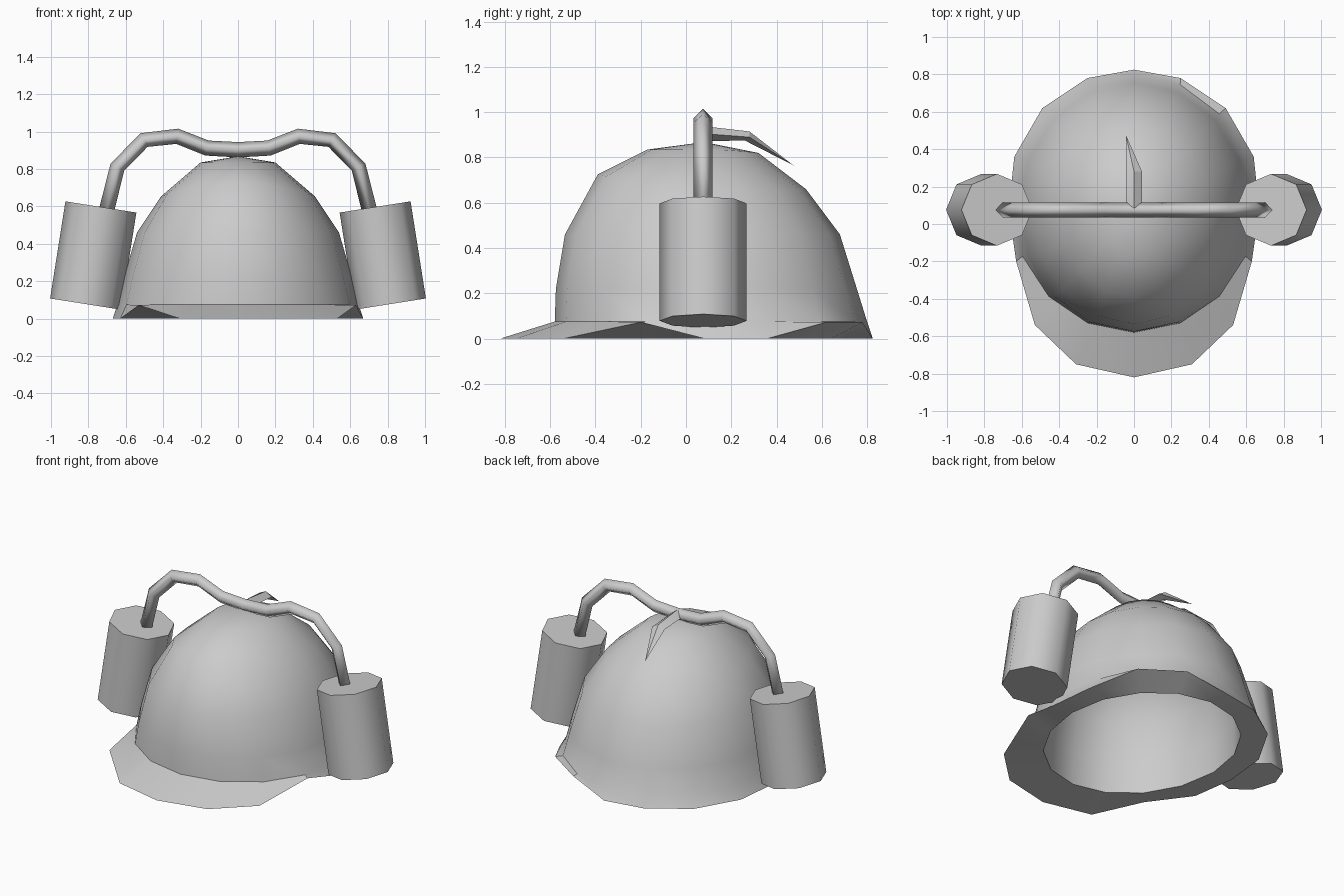
import bpy, bmesh, math
from mathutils import Vector, Matrix

if "Cube" in bpy.data.objects:
    bpy.data.objects.remove(bpy.data.objects["Cube"])

CY = 0.08  # y of the dome axis


def finish(name, bm, angle=40):
    bmesh.ops.recalc_face_normals(bm, faces=bm.faces)
    me = bpy.data.meshes.new(name)
    bm.to_mesh(me)
    bm.free()
    ob = bpy.data.objects.new(name, me)
    bpy.context.collection.objects.link(ob)
    bpy.ops.object.select_all(action='DESELECT')
    ob.select_set(True)
    bpy.context.view_layer.objects.active = ob
    bpy.ops.object.shade_smooth_by_angle(angle=math.radians(angle))
    return ob


def loft(bm, rings):
    """Bridge successive rings; a ring of one point becomes a tip."""
    vs = [[bm.verts.new(p) for p in r] for r in rings]
    for a, b in zip(vs, vs[1:]):
        n = max(len(a), len(b))
        for i in range(n):
            j = (i + 1) % n
            if len(a) == 1:
                bm.faces.new((a[0], b[i], b[j]))
            elif len(b) == 1:
                bm.faces.new((a[i], a[j], b[0]))
            else:
                bm.faces.new((a[i], a[j], b[j], b[i]))
    return vs


def dome_ring(rx, back, front, zs, zb=None, zf=None, n=16):
    """Egg-shaped ring: separate reach and height at side, back and front."""
    zb = zs if zb is None else zb
    zf = zs if zf is None else zf
    pts = []
    for i in range(n):
        a = 2 * math.pi * i / n
        s, c = math.sin(a), math.cos(a)
        ry, ze = (back - CY, zb) if c > 0 else (CY - front, zf)
        pts.append((rx * s, CY + ry * c, zs + (ze - zs) * c * c))
    return pts


# Helmet shell: inner lining, underside with front brim, outer dome
half = [(0, .825), (.25, .78), (.49, .62), (.64, .36), (.67, .08),
        (.63, -.2), (.53, -.54), (.31, -.75), (0, -.82)]
outline = half + [(-x, y) for x, y in half[-2:0:-1]]
raised = {1, 2, 5, 10}  # rim corners that kick up
brim = [(x, y, .072 if i in raised else 0) for i, (x, y) in enumerate(outline)]
bm = bmesh.new()
loft(bm, [
    [(0, CY, .835)],
    dome_ring(.19, .30, -.15, .805, .79, .805),
    dome_ring(.385, .505, -.365, .635, .635, .70),
    dome_ring(.505, .65, -.505, .45),
    dome_ring(.53, .685, -.54, .2),
    dome_ring(.535, .69, -.55, 0),
    brim,
    dome_ring(.645, .80, -.58, .075),
    dome_ring(.61, .755, -.575, .22),
    dome_ring(.54, .68, -.535, .46),
    dome_ring(.41, .53, -.39, .655, .66, .725),
    dome_ring(.2, .32, -.17, .835, .82, .835),
    [(0, CY, .868)],
])
finish("helmet_shell", bm, 36)

# Drink cans: tilted octagonal cylinders on both sides
for side, label in ((-1, "left"), (1, "right")):
    bottom, top = Vector((side * .815, .076, .078)), Vector((side * .733, .076, .597))
    axis = top - bottom
    bm = bmesh.new()
    bmesh.ops.create_cone(bm, cap_ends=True, segments=8, radius1=.192, radius2=.192,
                          depth=axis.length)
    tilt = Matrix.Rotation(math.atan2(axis.x, axis.z), 4, 'Y')
    bm.transform(Matrix.Translation((bottom + top) / 2) @ tilt)
    finish("can_" + label, bm, 50)

# Straw: diamond-section tube running from can to can over the dome
arm = [(.705, .57), (.645, .81), (.502, .955), (.325, .975), (.165, .912)]
path = [Vector((-x, .075, z)) for x, z in arm] + [Vector((0, .075, .903))]
path += [Vector((x, .075, z)) for x, z in reversed(arm)]
rings = []
for i, p in enumerate(path):
    t = (path[min(i + 1, len(path) - 1)] - path[max(i - 1, 0)]).normalized()
    up, out = Vector((-t.z, 0, t.x)) * .041, Vector((0, .041, 0))
    rings.append([p + up, p + out, p - up, p - out])
bm = bmesh.new()
vs = loft(bm, rings)
bm.faces.new(vs[0])
bm.faces.new(vs[-1])
finish("straw", bm, 100)

# Mouthpiece: short spout tapering to a point behind the straw
bm = bmesh.new()
vs = loft(bm, [
    [(-.043, .08, .905), (0, .08, .938), (.043, .08, .905), (0, .08, .872)],
    [(-.043, .275, .895), (0, .28, .915), (.043, .28, .89), (0, .26, .875)],
    [(-.043, .475, .765)],
])
bm.faces.new(vs[0])
finish("mouthpiece", bm, 30)
